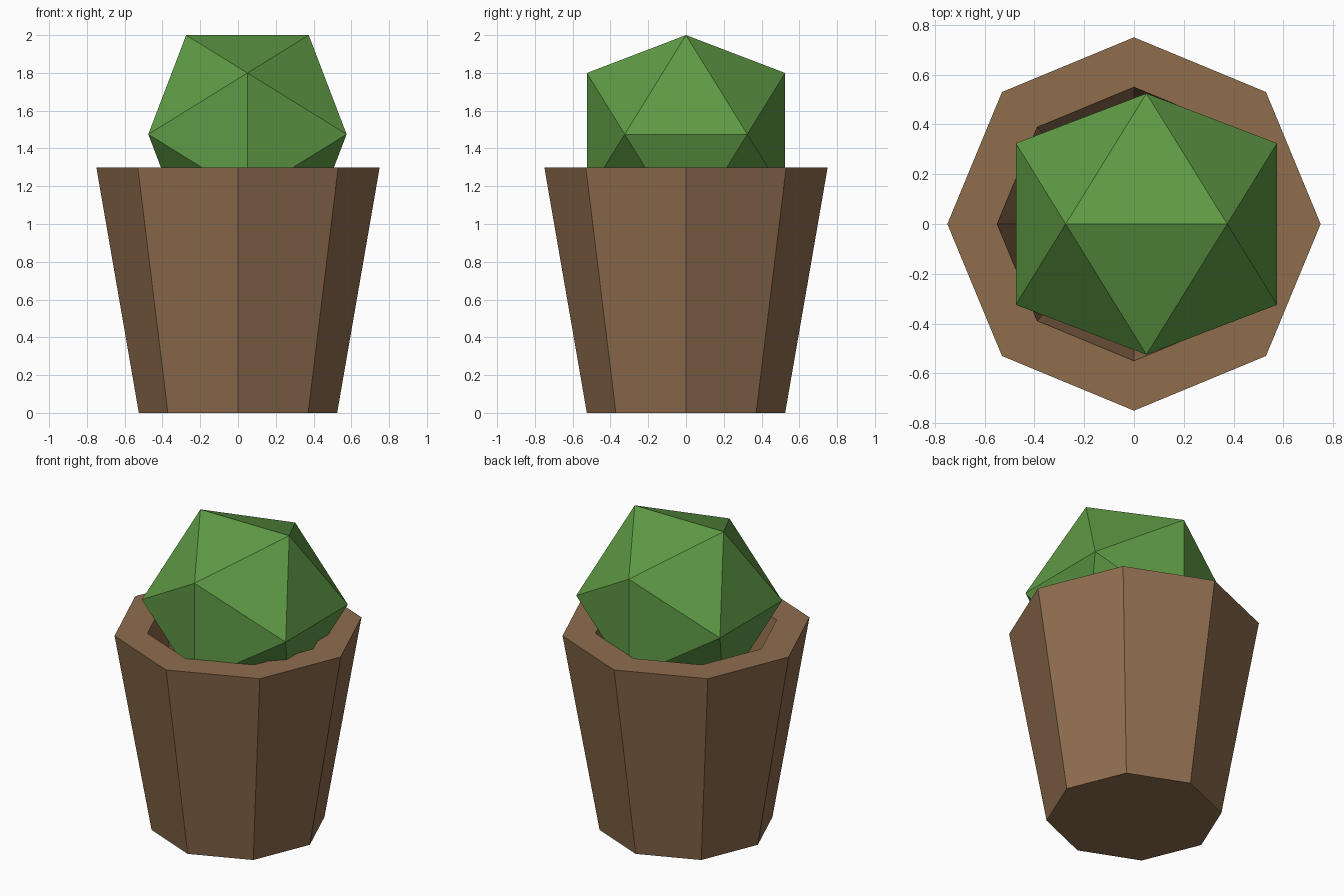
import bpy
import bmesh
from math import cos, sin, pi, sqrt

default = bpy.data.objects.get("Cube")
if default:
    bpy.data.objects.remove(default, do_unlink=True)


def make_material(name, rgb):
    mat = bpy.data.materials.new(name)
    mat.use_nodes = True
    color = (*rgb, 1.0)
    mat.diffuse_color = color
    mat.node_tree.nodes["Principled BSDF"].inputs["Base Color"].default_value = color
    return mat


def add_object(name, bm, mat):
    bmesh.ops.recalc_face_normals(bm, faces=bm.faces)
    mesh = bpy.data.meshes.new(name)
    bm.to_mesh(mesh)
    bm.free()
    mesh.materials.append(mat)
    obj = bpy.data.objects.new(name, mesh)
    bpy.context.collection.objects.link(obj)
    return obj


# Tapered octagonal pot: outer wall, rim, sloped inner wall and floor
SIDES = 8
profile = [(0.525, 0.0), (0.75, 1.3), (0.55, 1.3), (0.36, 0.2)]
bm = bmesh.new()
rings = [[bm.verts.new((r * cos(2 * pi * i / SIDES), r * sin(2 * pi * i / SIDES), z))
          for i in range(SIDES)] for r, z in profile]
for low, high in zip(rings, rings[1:]):
    for i in range(SIDES):
        j = (i + 1) % SIDES
        bm.faces.new((low[i], low[j], high[j], high[i]))
bm.faces.new(rings[0])
bm.faces.new(rings[-1])
add_object("pot", bm, make_material("clay brown", (0.275, 0.153, 0.076)))

# Icosahedral bush with a level top edge, set slightly off centre
long = 0.525
short = long * 2 / (1 + sqrt(5))
bm = bmesh.new()
for s in (-short, short):
    for l in (-long, long):
        for point in ((s, 0, l), (0, l, s), (l, s, 0)):
            bm.verts.new(point)
bmesh.ops.convex_hull(bm, input=bm.verts)
bush = add_object("bush", bm, make_material("leaf green", (0.114, 0.328, 0.060)))
bush.location = (0.05, 0, 2 - long)
